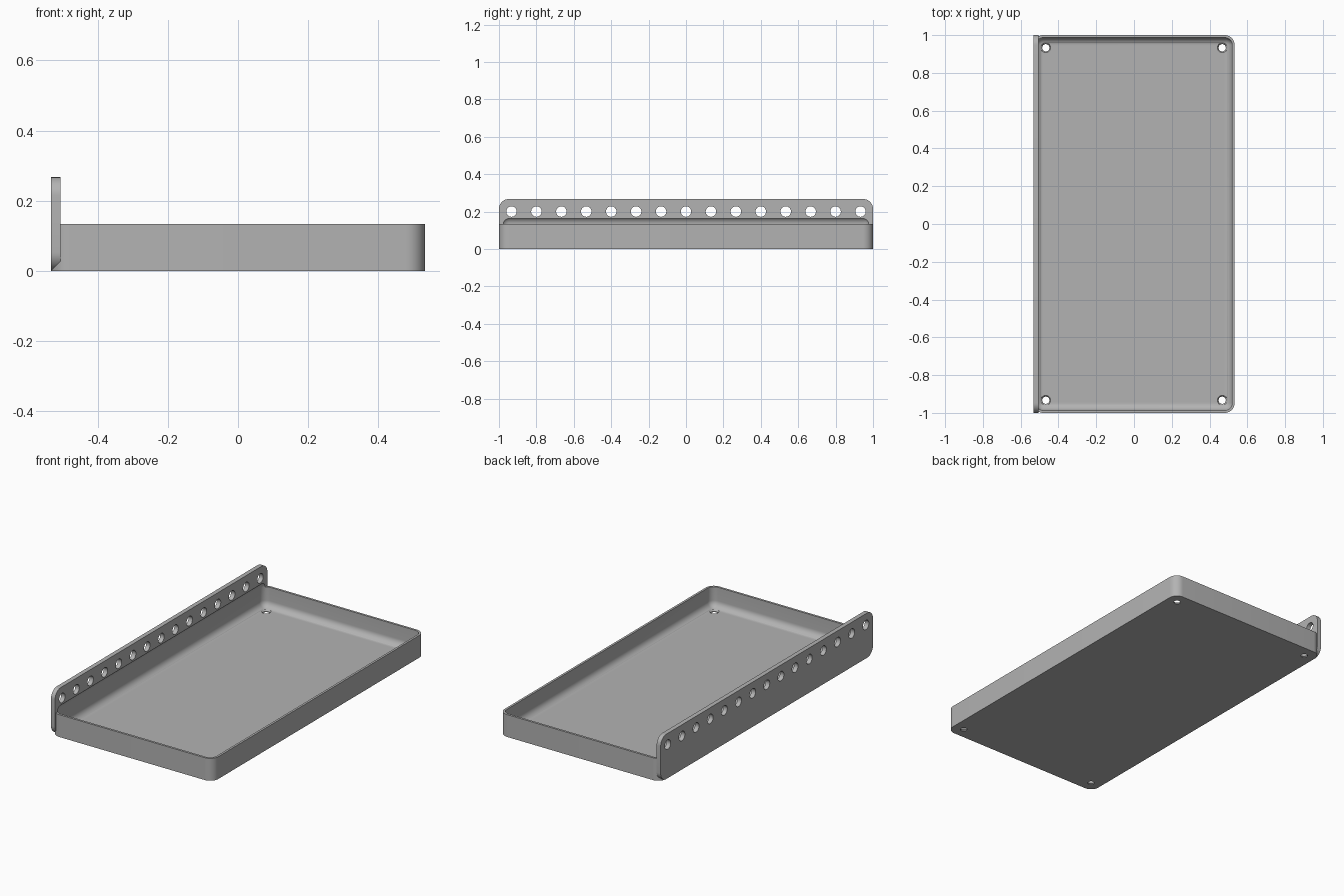
import bpy, bmesh, math
from mathutils import Matrix, Vector

if "Cube" in bpy.data.objects:
    bpy.data.objects.remove(bpy.data.objects["Cube"], do_unlink=True)

WALL = 0.0133      # tray wall and floor thickness
HALF_X = 0.533
RIM = 0.133        # tray height
FLANGE = 0.0265    # flange thickness
TOP = 0.267        # flange height
OUTER_R = 0.053

grey = bpy.data.materials.new("light_grey")
grey.use_nodes = True
colour = (0.45, 0.45, 0.45, 1)
grey.diffuse_color = colour
grey.node_tree.nodes["Principled BSDF"].inputs["Base Color"].default_value = colour


def finish(name, bm):
    mesh = bpy.data.meshes.new(name)
    bmesh.ops.recalc_face_normals(bm, faces=bm.faces)
    bm.to_mesh(mesh)
    bm.free()
    mesh.materials.append(grey)
    obj = bpy.data.objects.new(name, mesh)
    bpy.context.collection.objects.link(obj)
    return obj


def rounded_box(name, low, high, radius, axis=None):
    """Box with all edges rounded, or only those along one axis."""
    low, high = Vector(low), Vector(high)
    bm = bmesh.new()
    bmesh.ops.create_cube(bm, size=1)
    for v in bm.verts:
        v.co = (low + high) / 2 + v.co * (high - low)
    edges = [e for e in bm.edges if axis is None or
             abs((e.verts[0].co - e.verts[1].co).normalized()[axis]) > 0.9]
    bmesh.ops.bevel(bm, geom=edges, offset=radius, segments=10,
                    profile=0.5, affect='EDGES')
    return finish(name, bm)


def add_cone(bm, centre, r_start, r_end, depth, rotation=Matrix()):
    bmesh.ops.create_cone(bm, cap_ends=True, segments=32, radius1=r_start,
                          radius2=r_end, depth=depth,
                          matrix=Matrix.Translation(centre) @ rotation)


def combine(target, tool, operation):
    mod = target.modifiers.new(operation, 'BOOLEAN')
    mod.operation, mod.solver, mod.object = operation, 'EXACT', tool
    bpy.context.view_layer.objects.active = target
    bpy.ops.object.modifier_apply(modifier=mod.name)
    bpy.data.objects.remove(tool, do_unlink=True)


# Tray block and the upright perforated flange along its right side
tray = rounded_box("tray_with_flange", (-HALF_X, -1, 0), (HALF_X, 1, RIM), OUTER_R, axis=2)
flange = rounded_box("flange", (-HALF_X, -1, 0), (-HALF_X + FLANGE, 1, TOP), OUTER_R, axis=0)
combine(tray, flange, 'UNION')

# Hollow with rounded floor edges, slightly recessed into the flange
inner_r = OUTER_R - WALL
cavity = rounded_box("cavity_cutter", (-HALF_X + WALL, -1 + WALL, WALL),
                     (HALF_X - WALL, 1 - WALL, RIM + inner_r), inner_r)
combine(tray, cavity, 'DIFFERENCE')

# Row of round holes through the flange
bm = bmesh.new()
for i in range(15):
    add_cone(bm, (-HALF_X + FLANGE / 2, (i - 7) * 0.1333, 0.2), 0.028, 0.028, 0.1,
             Matrix.Rotation(math.pi / 2, 4, 'Y'))
combine(tray, finish("flange_hole_cutter", bm), 'DIFFERENCE')

# Screw holes in the floor corners, then their countersinks
corners = [(x, y) for x in (-0.467, 0.467) for y in (-0.933, 0.933)]
for name, z, r_start, r_end, depth in (("screw_hole_cutter", 0, 0.019, 0.019, 0.1),
                                       ("countersink_cutter", 0.0105, 0.018, 0.029, 0.013)):
    bm = bmesh.new()
    for x, y in corners:
        add_cone(bm, (x, y, z), r_start, r_end, depth)
    combine(tray, finish(name, bm), 'DIFFERENCE')

# Smooth the rounded areas, keep edges crisp
bpy.ops.object.select_all(action='DESELECT')
tray.select_set(True)
bpy.context.view_layer.objects.active = tray
bpy.ops.object.shade_smooth_by_angle(angle=math.radians(30))
